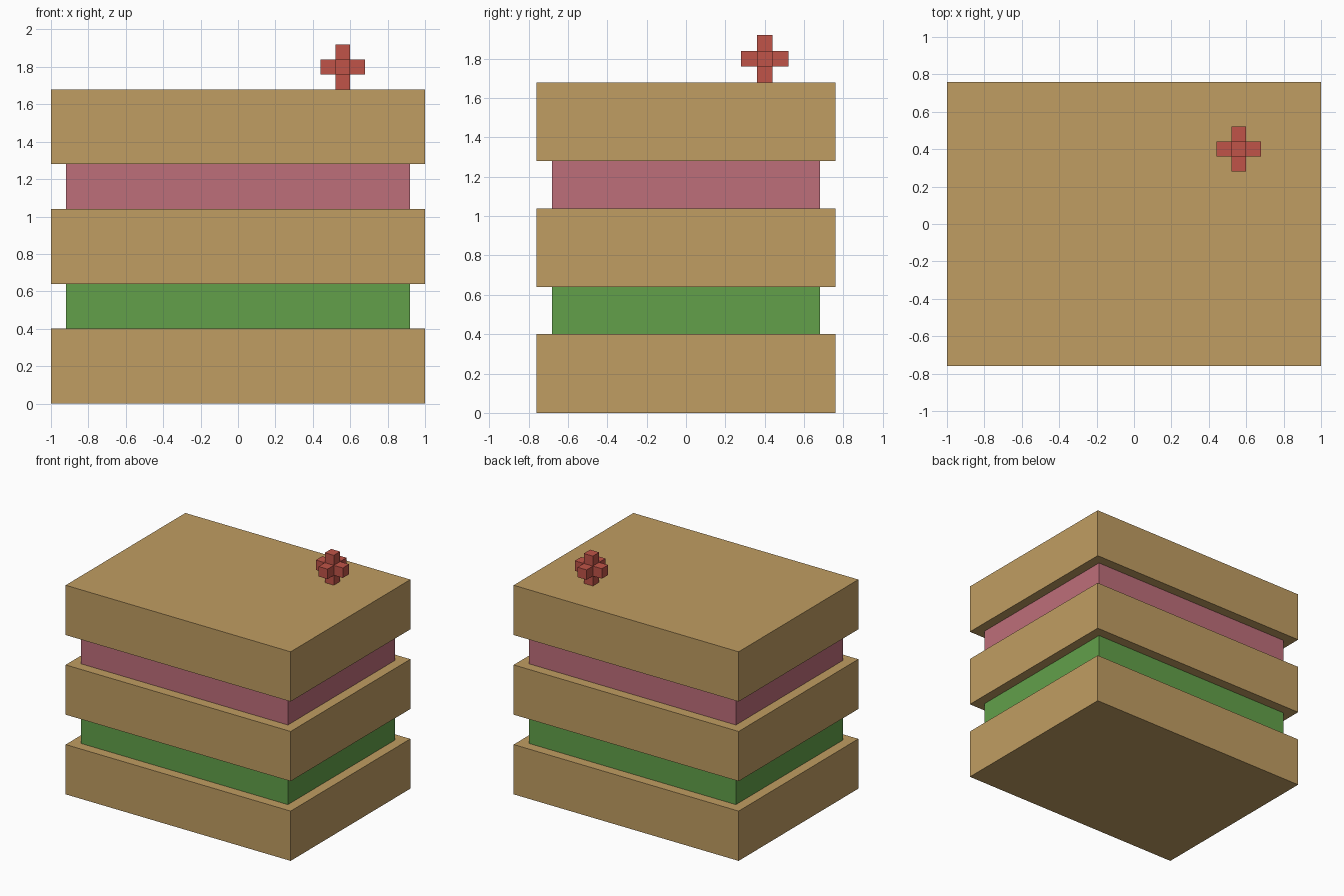
import bpy
import bmesh
from mathutils import Matrix, Vector

cube = bpy.data.objects.get("Cube")
if cube:
    bpy.data.objects.remove(cube, do_unlink=True)


def linear(c):
    c /= 255
    return c / 12.92 if c <= 0.04045 else ((c + 0.055) / 1.055) ** 2.4


def material(name, rgb):
    mat = bpy.data.materials.new(name)
    mat.use_nodes = True
    color = (*map(linear, rgb), 1.0)
    mat.diffuse_color = color
    mat.node_tree.nodes["Principled BSDF"].inputs["Base Color"].default_value = color
    return mat


def add_object(name, bm, mat, location):
    bmesh.ops.recalc_face_normals(bm, faces=bm.faces)
    mesh = bpy.data.meshes.new(name)
    bm.to_mesh(mesh)
    bm.free()
    mesh.materials.append(mat)
    obj = bpy.data.objects.new(name, mesh)
    obj.location = location
    bpy.context.collection.objects.link(obj)


sponge = material("sponge_tan", (192, 157, 98))
green = material("green_filling", (98, 160, 74))
pink = material("pink_filling", (190, 110, 122))
red = material("cherry_red", (192, 84, 72))

# Stacked layers: name, width, depth, height, material
z = 0.0
for name, width, depth, height, mat in (
    ("bottom_sponge", 2.0, 1.52, 0.40, sponge),
    ("lower_filling", 1.84, 1.36, 0.24, green),
    ("middle_sponge", 2.0, 1.52, 0.40, sponge),
    ("upper_filling", 1.84, 1.36, 0.24, pink),
    ("top_sponge", 2.0, 1.52, 0.40, sponge),
):
    bm = bmesh.new()
    bmesh.ops.create_cube(bm, size=1, matrix=Matrix.Diagonal((width, depth, height, 1)))
    add_object(name, bm, mat, (0, 0, z + height / 2))
    z += height

# Topping: a small cube with an arm pulled out of each face
UNIT = 0.08
bm = bmesh.new()
bmesh.ops.create_cube(bm, size=UNIT)
bmesh.ops.recalc_face_normals(bm, faces=bm.faces)
arms = bmesh.ops.extrude_discrete_faces(bm, faces=bm.faces[:])["faces"]
for face in arms:
    offset = face.calc_center_median().normalized() * UNIT
    bmesh.ops.translate(bm, verts=face.verts[:], vec=offset)
add_object("cherry_topping", bm, red, Vector((0.56, 0.40, z + 1.5 * UNIT)))
